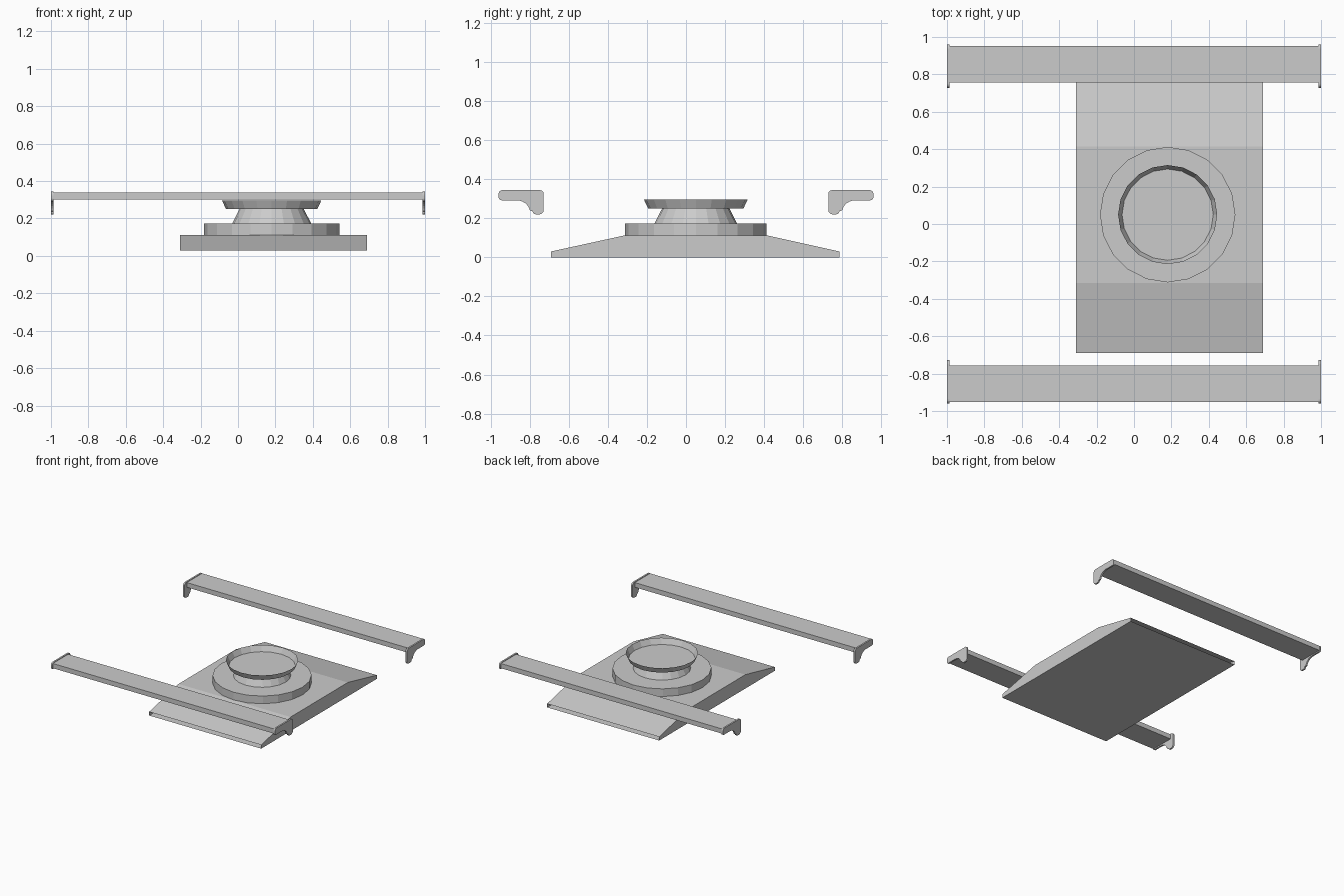
import bpy, bmesh, math

if "Cube" in bpy.data.objects:
    bpy.data.objects.remove(bpy.data.objects["Cube"])

CX, CY, SIDES = 0.19, 0.05, 20


def finish(name, bm):
    bmesh.ops.recalc_face_normals(bm, faces=bm.faces)
    mesh = bpy.data.meshes.new(name)
    bm.to_mesh(mesh)
    bm.free()
    obj = bpy.data.objects.new(name, mesh)
    bpy.context.collection.objects.link(obj)
    return obj


def extrude_profile(name, profile, x0, x1, open_edges=()):
    """Sweep a closed (y, z) profile along x; listed edges stay open."""
    bm = bmesh.new()
    a = [bm.verts.new((x0, y, z)) for y, z in profile]
    b = [bm.verts.new((x1, y, z)) for y, z in profile]
    bm.faces.new(a)
    bm.faces.new(b[::-1])
    n = len(profile)
    for i in range(n):
        if i not in open_edges:
            j = (i + 1) % n
            bm.faces.new((a[i], b[i], b[j], a[j]))
    return finish(name, bm)


def turned(name, r0, z0, r1, z1, bottom=True, top=True):
    """Low-poly round part with different bottom and top radii."""
    bm = bmesh.new()
    rings = []
    for r, z in ((r0, z0), (r1, z1)):
        rings.append([bm.verts.new((0.18 + r * math.cos(2 * math.pi * i / SIDES),
                                    CY + r * math.sin(2 * math.pi * i / SIDES), z))
                      for i in range(SIDES)])
    a, b = rings
    for i in range(SIDES):
        j = (i + 1) % SIDES
        bm.faces.new((a[i], a[j], b[j], b[i]))
    if bottom:
        bm.faces.new(a[::-1])
    if top:
        bm.faces.new(b)
    return finish(name, bm)


def arc(cy, cz, r, start, end, steps=4):
    return [(cy + r * math.cos(math.radians(start + (end - start) * i / steps)),
             cz + r * math.sin(math.radians(start + (end - start) * i / steps)))
            for i in range(steps + 1)]


# Ramped base plate, open at its two thin ends
base = [(-0.69, 0), (0.785, 0), (0.785, 0.03), (0.415, 0.112), (-0.315, 0.112), (-0.69, 0.03)]
extrude_profile("ramped_base", base, CX - 0.5, CX + 0.5, open_edges=(1, 5))

# Round pedestal: plinth, tapered neck and shallow open dish
turned("plinth", 0.362, 0.112, 0.362, 0.174)
turned("neck", 0.211, 0.174, 0.172, 0.25)
turned("dish", 0.244, 0.25, 0.265, 0.295, top=False)

# Hooked end cap outline: top arm with a rounded leg on the inner side
cap = (arc(0.748, 0.324, 0.02, 180, 90) + arc(0.939, 0.324, 0.02, 90, 0)
       + arc(0.943, 0.308, 0.016, 0, -90)
       + arc(0.866, 0.222, 0.07, 90, 165, 6)
       + arc(0.769, 0.236, 0.016, 0, -90) + arc(0.75, 0.242, 0.022, 270, 180))

# Front and back rails with their end caps
for side, s in (("front", -1), ("back", 1)):
    rail = [(s * 0.757, 0.301), (s * 0.952, 0.301), (s * 0.952, 0.339), (s * 0.757, 0.339)]
    extrude_profile(side + "_rail", rail, -0.988, 0.988)
    outline = [(s * y, z) for y, z in cap]
    extrude_profile(side + "_left_cap", outline, -1.0, -0.987)
    extrude_profile(side + "_right_cap", outline, 0.987, 1.0)
